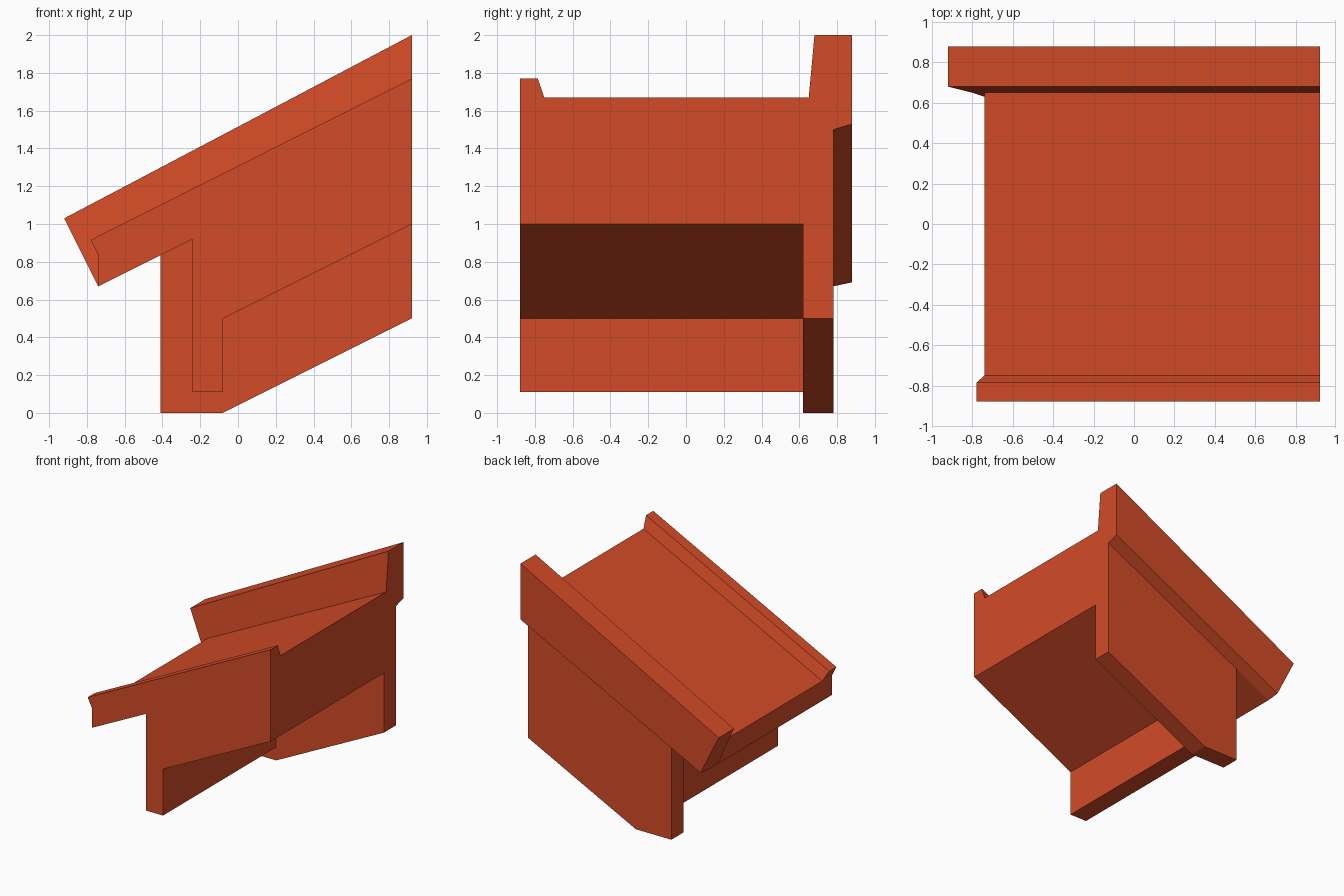
import bpy
import bmesh

cube = bpy.data.objects.get("Cube")
if cube:
    bpy.data.objects.remove(cube, do_unlink=True)

# Single painted colour
COLOR = (0.65, 0.07, 0.02, 1.0)
paint = bpy.data.materials.new("orange red")
paint.use_nodes = True
paint.diffuse_color = COLOR
paint.node_tree.nodes["Principled BSDF"].inputs["Base Color"].default_value = COLOR

RIGHT = 0.92   # x of the tall end
FRONT = -0.88  # y of the front face


def loft(name, ring_a, ring_b):
    """Solid between two matching rings of points."""
    bm = bmesh.new()
    a = [bm.verts.new(p) for p in ring_a]
    b = [bm.verts.new(p) for p in ring_b]
    bm.faces.new(a)
    bm.faces.new(b[::-1])
    for i in range(len(a)):
        j = (i + 1) % len(a)
        bm.faces.new((a[i], a[j], b[j], b[i]))
    bmesh.ops.recalc_face_normals(bm, faces=bm.faces)
    mesh = bpy.data.meshes.new(name)
    bm.to_mesh(mesh)
    bm.free()
    mesh.materials.append(paint)
    obj = bpy.data.objects.new(name, mesh)
    bpy.context.collection.objects.link(obj)
    return obj


def extrude_profile(name, profile, y0, y1):
    """Side profile (x, z) extruded along y."""
    return loft(name, [(x, y0, z) for x, z in profile],
                [(x, y1, z) for x, z in profile])


def sloped_rail(name, section, foot_x, foot_z, ref_z, rate):
    """Section (y, z) at the tall end, run down to a square-cut low end."""
    low = []
    for y, z in section:
        x = foot_x - rate * (z - ref_z)
        low.append((x, y, foot_z - 2 * (x - foot_x)))
    return loft(name, [(RIGHT, y, z) for y, z in section], low)


# Sloped roof slab with the post below it
extrude_profile("sloped_body", [
    (-0.24, 0.11), (-0.08, 0.11), (-0.08, 0.5), (RIGHT, 1.0),
    (RIGHT, 1.67), (-0.74, 0.835), (-0.74, 0.67), (-0.24, 0.92)], FRONT, 0.65)

# Deeper wall at the back
extrude_profile("back_wall", [
    (-0.41, 0), (-0.08, 0), (RIGHT, 0.5), (RIGHT, 1.55), (-0.41, 0.885)],
    0.62, 0.78)

# Tall rail along the back, overhanging the wall
sloped_rail("back_rail", [
    (0.63, 1.5), (0.65, 1.67), (0.68, 2.0), (0.88, 2.0),
    (0.88, 1.53), (0.78, 1.5)], -0.74, 0.67, 1.5, 0.36)

# Low curb along the front edge
sloped_rail("front_curb", [
    (FRONT, 1.67), (FRONT, 1.77), (-0.785, 1.77), (-0.75, 1.67)],
    -0.74, 0.835, 1.67, 0.4)
